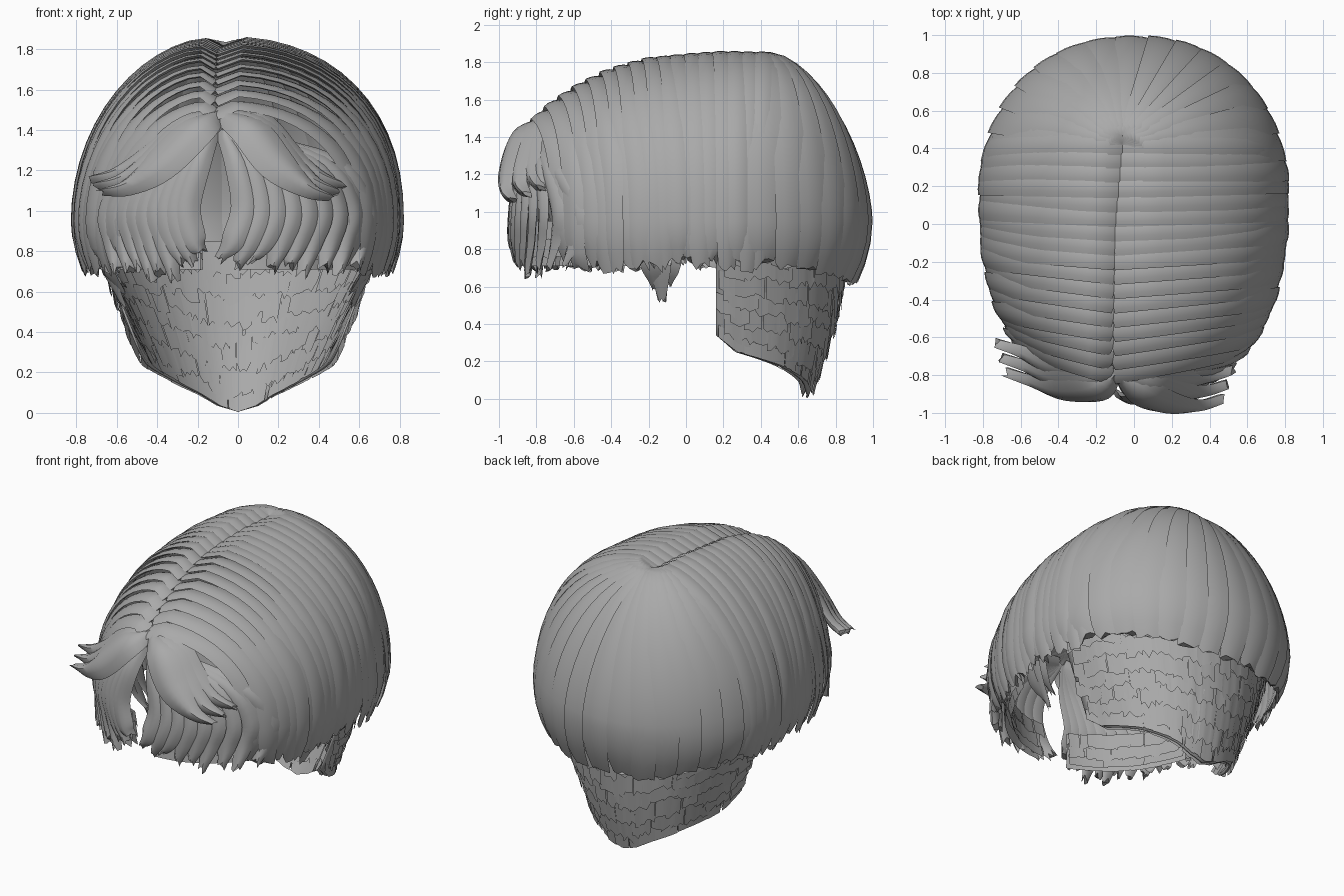
import bpy, bmesh, math, random
from mathutils import Vector

random.seed(4)
if "Cube" in bpy.data.objects:
    bpy.data.objects.remove(bpy.data.objects["Cube"], do_unlink=True)

hair = bpy.data.materials.new("hair grey")
hair.use_nodes = True
GREY = (0.4, 0.4, 0.4, 1)
hair.diffuse_color = GREY
hair.node_tree.nodes["Principled BSDF"].inputs["Base Color"].default_value = GREY

RIM_Z = 0.95
CROWN_Y = 0.42
WIDTH, BACK, FRONT = 0.81, 0.885, 1.05
ROUND = 2.25
CORE = Vector((-0.05, 0.1, 0.5))


def jitter(a):
    return random.uniform(-a, a)


def lerp(a, b, t):
    return a + (b - a) * t


def table(points, x):
    """Linear interpolation through (x, value) pairs."""
    for (x0, v0), (x1, v1) in zip(points, points[1:]):
        if x <= x1:
            return lerp(v0, v1, max(0, (x - x0) / (x1 - x0)))
    return points[-1][1]


def finish(name, bm, angle=40):
    mesh = bpy.data.meshes.new(name)
    bm.to_mesh(mesh)
    bm.free()
    mesh.materials.append(hair)
    mesh.shade_smooth()
    mesh.set_sharp_from_angle(angle=math.radians(angle))
    obj = bpy.data.objects.new(name, mesh)
    bpy.context.collection.objects.link(obj)
    return obj


def smooth_path(pts, steps=5):
    """Catmull-Rom curve; the fourth component is the lock width."""
    pts = [Vector(p) for p in pts]
    pts = [2 * pts[0] - pts[1]] + pts + [2 * pts[-1] - pts[-2]]
    out = []
    for a, b, c, d in zip(pts, pts[1:], pts[2:], pts[3:]):
        for k in range(steps):
            t = k / steps
            out.append(0.5 * (2 * b + (c - a) * t + (2 * a - 5 * b + 4 * c - d) * t * t
                              + (3 * b - a - 3 * c + d) * t ** 3))
    return out + [pts[-2]]


def lock(bm, path, bulge, tilt=0.0, ragged=0.03):
    """A closed, arched strip of hair swept along the path."""
    rings = []
    for i, p in enumerate(path):
        here = p.to_3d()
        tan = (path[min(i + 1, len(path) - 1)] - path[max(i - 1, 0)]).to_3d().normalized()
        d = here - CORE
        flat = d.xy.length
        n = Vector((d.x * flat, d.y * flat, d.z * abs(d.z)))
        n = (n - tan * n.dot(tan)).normalized()
        w = tan.cross(n)
        half = max(p.w, 0.01) / 2
        section = [(u, bulge * (1 - u * u)) for u in (-1, -0.5, 0, 0.5, 1)]
        section += [(u, -0.01) for u in (0.5, 0, -0.5)]
        last = i == len(path) - 1
        rings.append([bm.verts.new(here + w * u * half + n * (h + tilt * u)
                                   + (tan * jitter(ragged) if last else Vector()))
                      for u, h in section])
    faces = [bm.faces.new(rings[0]), bm.faces.new(rings[-1])]
    for a, b in zip(rings, rings[1:]):
        for k in range(len(a)):
            m = (k + 1) % len(a)
            faces.append(bm.faces.new((a[k], a[m], b[m], b[k])))
    bmesh.ops.recalc_face_normals(bm, faces=faces)


def part_point(y):
    top = [(-0.85, 1.48), (-0.75, 1.57), (-0.6, 1.67), (-0.4, 1.765), (-0.2, 1.82),
           (0, 1.84), (0.2, 1.855), (0.45, 1.85)]
    x = -0.1 + (0.09 if y > 0 else 0.02) * y
    return Vector((x, y, table(top, y)))


def squircle(t):
    """Partner coordinate of t on a slightly boxy unit oval."""
    return max(0, 1 - abs(t) ** ROUND) ** (1 / ROUND)


def rim_x(y):
    return WIDTH * squircle((y - 0.1) / (BACK if y > 0.1 else FRONT))


def dome_path(start, rim, power, end_z, tuck, w0, w1):
    """Rounded fall from the parting to the rim, then a tucked-in end."""
    path = []
    for k in range(15):
        t = k / 14 * math.pi / 2
        h, v = math.sin(t) ** (2 / power), max(0, math.cos(t)) ** (2 / power)
        z = lerp(RIM_Z, start.z, v) - 0.05 * math.exp(-(h / 0.07) ** 2)
        path.append(Vector((lerp(start.x, rim[0], h), lerp(start.y, rim[1], h), z,
                            lerp(w0, w1, h))))
    for f in (0.35, 0.7, 1):
        s = 1 - tuck * f * f
        path.append(Vector((rim[0] * s, 0.1 + (rim[1] - 0.1) * s,
                            lerp(RIM_Z, end_z, f), w1 * (1 - 0.3 * f * f))))
    return path


# Side locks, layered from the parting down each side
for side, name, power in ((1, "left_side_locks", 2.25), (-1, "right_side_locks", 1.95)):
    bm = bmesh.new()
    for i in range(17):
        t = i / 16
        start = part_point(lerp(CROWN_Y, -0.8, t))
        y = lerp(CROWN_Y, -0.66, t) + jitter(0.01)
        rim = (side * (rim_x(y) + jitter(0.008)), y)
        lock(bm, dome_path(start, rim, power, 0.73 + jitter(0.03), 0.055, 0.11, 0.13),
             0.012, side * lerp(0.002, 0.011, t), 0.04)
    finish(name, bm)

# Broad smooth locks fanning from the crown over the back
bm = bmesh.new()
crown = part_point(CROWN_Y)
FAN = 15
for i in range(FAN):
    ang = lerp(0.33, math.pi - 0.33, i / (FAN - 1))
    across, back = math.cos(ang), math.sin(ang) ** 2
    x = math.copysign(abs(across) ** (2 / ROUND), across)
    rim = (WIDTH * x, 0.1 + BACK * squircle(x))
    power = lerp(1.62, 2.25 if x > 0 else 1.95, abs(across) ** 1.6)
    lock(bm, dome_path(crown, rim, power, lerp(0.74, 0.62, back) + jitter(0.015),
                       lerp(0.06, 0.09, back), 0.07, 0.2), 0.012, 0, 0.02)
finish("back_locks", bm)


# Fringe locks falling over the forehead, parted around a narrow gap
def front_y(x, k):
    return 0.1 - 1.04 * k * squircle(x / 0.8)


for side, name in ((1, "left_fringe"), (-1, "right_fringe")):
    bm = bmesh.new()
    for i in range(9):
        t = i / 8
        mid = lerp(-0.11 + side * 0.14, side * 0.63, t)
        up = lerp(-0.1 + side * 0.09, side * 0.47, t)
        end = lerp(-0.13 + side * 0.03, side * 0.58, t) + jitter(0.02)
        low = lerp(0.8, 0.7, min(1, t * 3)) + jitter(0.035)
        lock(bm, smooth_path([
            (-0.1 + side * 0.02, -0.81, 1.39, 0.06),
            (up, front_y(up, lerp(0.955, 0.9, t)), 1.23, 0.11),
            (mid, front_y(mid, 0.98), 1.02, 0.13),
            (lerp(mid, end, 0.45), front_y(mid, 0.985), 0.86, 0.12),
            (end, front_y(end, 0.955), low, 0.05)]), 0.03, -side * 0.012)
    finish(name, bm)

# Swept wings curling outward above the fringe
wings = {
    "right_wing": [(-0.1, -0.77, 1.46, 0.08), (-0.2, -0.87, 1.4, 0.2),
                   (-0.38, -0.88, 1.23, 0.2), (-0.54, -0.82, 1.12, 0.1),
                   (-0.67, -0.77, 1.09, 0.03)],
    "left_wing": [(-0.09, -0.77, 1.46, 0.08), (0.05, -0.89, 1.4, 0.2),
                  (0.19, -0.95, 1.23, 0.2), (0.34, -0.95, 1.11, 0.1),
                  (0.46, -0.91, 1.06, 0.03)],
}
for side, (name, pts) in zip((-1, 1), wings.items()):
    bm = bmesh.new()
    for k in range(3):
        shift = Vector((side * 0.025 * k, 0.075 * k, 0.03 * k, 0))
        moved = [Vector(p) + shift * min(1, 0.4 + 0.2 * j) for j, p in enumerate(pts)]
        lock(bm, smooth_path(moved), 0.045, 0, 0.02)
    finish(name, bm)

# Sideburns
for side, name in ((1, "left_sideburn"), (-1, "right_sideburn")):
    bm = bmesh.new()
    for dy, low in ((-0.05, 0.6), (0.05, 0.62), (0, 0.54)):
        lock(bm, smooth_path([(side * 0.69, -0.14 + dy, 0.88, 0.15),
                              (side * 0.65, -0.14 + dy, 0.72, 0.13),
                              (side * 0.57, -0.13 + dy * 0.6, low, 0.05)], 4), 0.008)
    finish(name, bm, 25)


# Cropped nape: a thin curved shell under short overlapping tufts
def nape(f, v, out=0.0):
    g = 1 - abs(2 * f - 1)
    low = table([(0, 0.34), (0.12, 0.25), (0.4, 0.18), (0.7, 0.09), (0.84, 0.035), (1, 0.005)], g)
    z = lerp(0.85, low, v)
    a = 0.375 + 0.39 * z + out
    b = 0.49 + 0.42 * z - 0.2 * z * z + out
    ang = math.pi * f
    return Vector((a * math.cos(ang), 0.16 + b * math.sin(ang), z))


def under_fringe(f, v, out=0.0):
    ang = math.pi * (1 + f)
    return Vector(((0.72 + out) * math.cos(ang), 0.1 + (0.97 + out) * math.sin(ang),
                   lerp(0.95, 0.71, v)))


def patch(bm, point, cols, rows):
    grid = [[bm.verts.new(point(i / cols, j / rows)) for i in range(cols + 1)]
            for j in range(rows + 1)]
    for top, bottom in zip(grid, grid[1:]):
        for i in range(cols):
            bm.faces.new((top[i], bottom[i], bottom[i + 1], top[i + 1]))


def tufts(bm, surface, start, stop, cols, rows, layers):
    """Brick-like rows of short jagged patches over a surface."""
    step = (stop - start) / cols
    for r in range(rows):
        for c in range(cols):
            f0 = start + step * (c + 0.5 * (r % 2)) + jitter(step * 0.25)
            v0 = r / rows + jitter(0.03)
            for base, flare in layers:
                base += jitter(0.005)

                def tuft(u, w):
                    f = min(stop, max(start, f0 + step * 1.2 * u))
                    v = v0 + w * 1.35 / rows + (jitter(0.035) if w == 1 else 0)
                    return surface(f, min(1, max(0, v)), base + flare * w)
                patch(bm, tuft, 4, 1)


bm = bmesh.new()
patch(bm, nape, 40, 8)
shell = finish("nape_shell", bm)
thick = shell.modifiers.new("thickness", "SOLIDIFY")
thick.thickness = 0.012
thick.offset = -1

bm = bmesh.new()
tufts(bm, nape, 0, 1, 24, 7, ((0.004, 0.02), (-0.016, -0.014)))
finish("nape_tufts", bm, 20)

# Short ragged underlayer behind the fringe, open at the gap
for name, start, stop in (("right_underlayer", 0.13, 0.42), ("left_underlayer", 0.5, 0.87)):
    bm = bmesh.new()
    tufts(bm, under_fringe, start, stop, 9, 3, ((0.02, 0.01), (0, -0.02)))
    finish(name, bm, 20)
